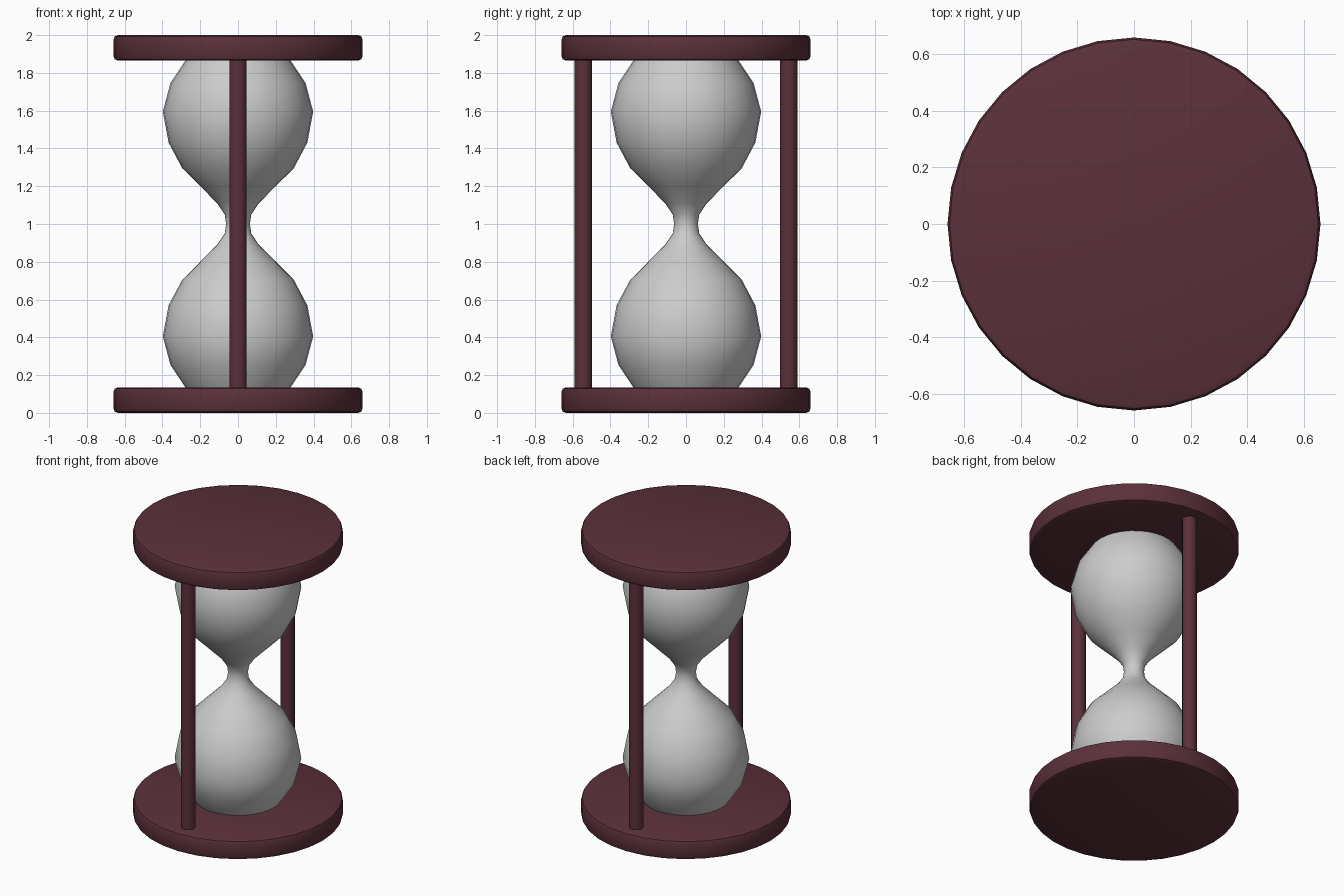
import bpy, bmesh, math

if "Cube" in bpy.data.objects:
    bpy.data.objects.remove(bpy.data.objects["Cube"])

wood = bpy.data.materials.new("dark_red_wood")
wood.diffuse_color = (0.105, 0.03, 0.042, 1)
wood.use_nodes = True
wood.node_tree.nodes["Principled BSDF"].inputs["Base Color"].default_value = wood.diffuse_color


def lathe(name, profile, sides, loc=(0, 0, 0), mat=None, angle=40):
    """Spin an (r, z) profile listed bottom to top and cap both ends."""
    bm = bmesh.new()
    rings = []
    for r, z in profile:
        rings.append([bm.verts.new((r * math.cos(2 * math.pi * i / sides),
                                    r * math.sin(2 * math.pi * i / sides), z))
                      for i in range(sides)])
    for a, b in zip(rings, rings[1:]):
        for i in range(sides):
            j = (i + 1) % sides
            bm.faces.new((a[i], a[j], b[j], b[i]))
    bm.faces.new(rings[0][::-1])
    bm.faces.new(rings[-1])
    mesh = bpy.data.meshes.new(name)
    bm.to_mesh(mesh)
    bm.free()
    ob = bpy.data.objects.new(name, mesh)
    ob.location = loc
    bpy.context.collection.objects.link(ob)
    if mat:
        mesh.materials.append(mat)
    bpy.ops.object.select_all(action='DESELECT')
    ob.select_set(True)
    bpy.context.view_layer.objects.active = ob
    bpy.ops.object.shade_smooth_by_angle(angle=math.radians(angle))
    return ob


# End plates with a small rounded rim
R, H = 0.66, 0.135
plate = [(R - 0.025, 0), (R - 0.007, 0.007), (R, 0.025),
         (R, H - 0.025), (R - 0.007, H - 0.007), (R - 0.025, H)]
lathe("bottom_plate", plate, 32, mat=wood)
lathe("top_plate", plate, 32, (0, 0, 2 - H), wood)

# Glass: half profile from the waist up, mirrored about z = 1
half = [(0.063, 0), (0.07, 0.05), (0.112, 0.112), (0.2, 0.2), (0.295, 0.295),
        (0.367, 0.43), (0.398, 0.595), (0.358, 0.745), (0.275, 0.87)]
glass = [(r, 1 - z) for r, z in half[:0:-1]] + [(r, 1 + z) for r, z in half]
lathe("glass_bulbs", glass, 32)

# Two posts, front and back
for name, y in (("front_post", -0.543), ("back_post", 0.543)):
    lathe(name, [(0.046, H - 0.01), (0.046, 2 - H + 0.01)], 16, (0, y, 0), wood)
